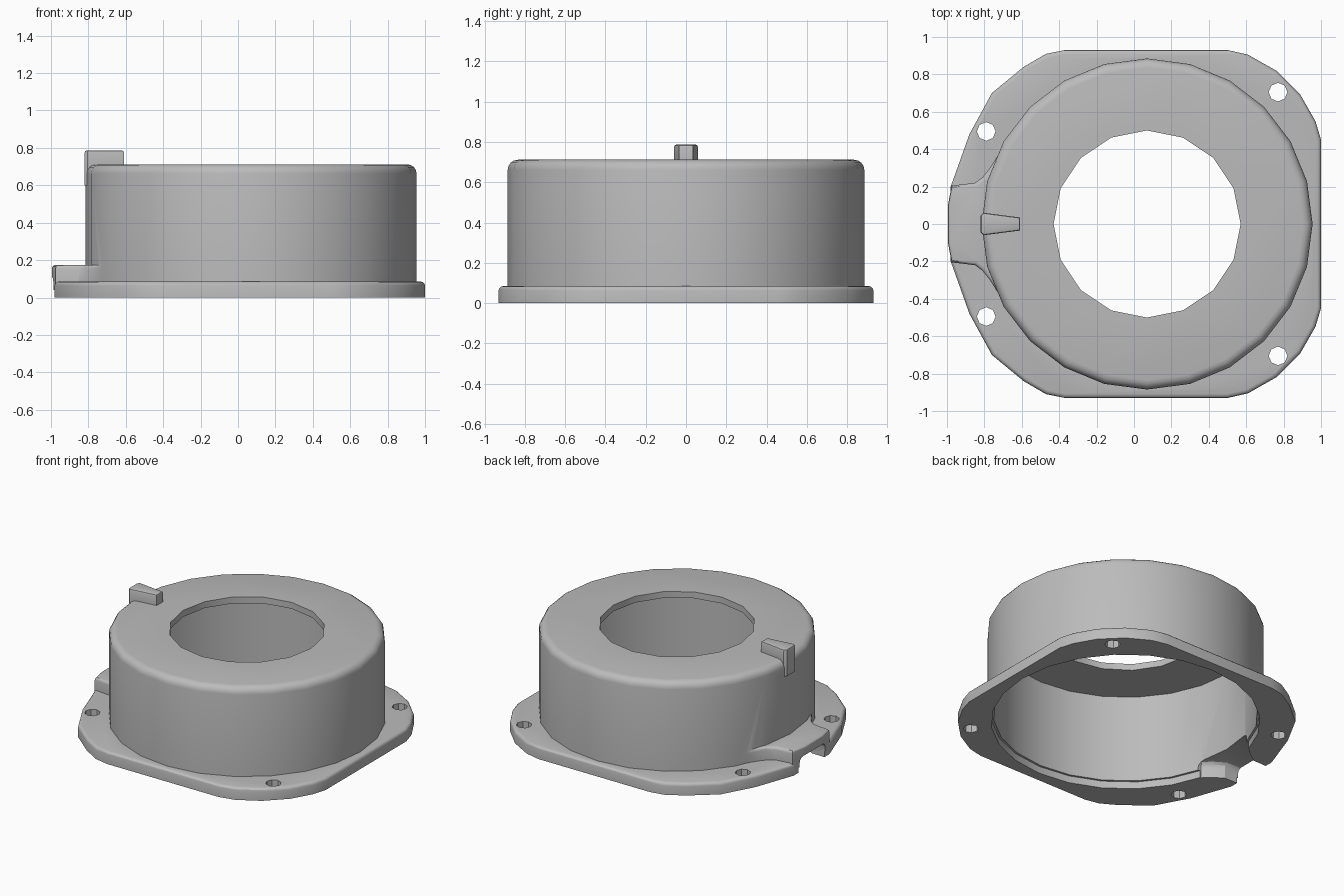
import bpy, bmesh, math

cube = bpy.data.objects.get("Cube")
if cube:
    bpy.data.objects.remove(cube, do_unlink=True)

grey = bpy.data.materials.new("plain_grey")
grey.use_nodes = True
grey.diffuse_color = (0.5, 0.5, 0.5, 1)
grey.node_tree.nodes["Principled BSDF"].inputs["Base Color"].default_value = (0.5, 0.5, 0.5, 1)

CX = 0.07  # axis of the round cup


def mirrored(half):
    """Close a +y half outline by mirroring it across the x axis."""
    return half + [(x, -y) for x, y in reversed(half)]


def circle(x, y, r, n):
    return [(x + r * math.cos(math.tau * i / n), y + r * math.sin(math.tau * i / n)) for i in range(n)]


def prism(name, outline, z0, z1, bevel=0.0, segments=3):
    """Extrude a plan outline, rounding its top rim."""
    bm = bmesh.new()
    base = bm.faces.new([bm.verts.new((x, y, z0)) for x, y in outline])
    ext = bmesh.ops.extrude_face_region(bm, geom=[base])
    top = [v for v in ext["geom"] if isinstance(v, bmesh.types.BMVert)]
    bmesh.ops.translate(bm, vec=(0, 0, z1 - z0), verts=top)
    bmesh.ops.recalc_face_normals(bm, faces=bm.faces)
    if bevel:
        rim = [e for e in bm.edges if all(v.co.z > z1 - 1e-4 for v in e.verts)]
        bmesh.ops.bevel(bm, geom=rim, offset=bevel, segments=segments, profile=0.5, affect='EDGES')
    mesh = bpy.data.meshes.new(name)
    bm.to_mesh(mesh)
    bm.free()
    mesh.materials.append(grey)
    obj = bpy.data.objects.new(name, mesh)
    bpy.context.collection.objects.link(obj)
    return obj


def combine(target, tool, operation):
    mod = target.modifiers.new(tool.name, 'BOOLEAN')
    mod.operation, mod.solver, mod.object = operation, 'EXACT', tool
    bpy.context.view_layer.objects.active = target
    bpy.ops.object.modifier_apply(modifier=mod.name)
    bpy.data.objects.remove(tool, do_unlink=True)


# Mounting flange
housing = prism("housing", mirrored([
    (1.0, 0.45), (0.97, 0.55), (0.89, 0.69), (0.76, 0.82), (0.61, 0.905), (0.5, 0.93),
    (-0.37, 0.93), (-0.47, 0.91), (-0.59, 0.84), (-0.76, 0.70), (-0.88, 0.48), (-0.98, 0.2)]),
    0, 0.085, 0.022)

# Raised cable outlet, flared where it meets the cup
outlet = prism("cable_outlet", mirrored([
    (-0.5, 0.38), (-0.72, 0.38), (-0.77, 0.3), (-0.81, 0.25), (-0.85, 0.22), (-0.975, 0.205), (-0.995, 0.1)]),
    0.04, 0.175, 0.02)

# Round cup and the locating peg on its rim
cup = prism("cup", circle(CX, 0, 0.885, 24), 0.02, 0.712, 0.05, 4)
peg = prism("locating_peg", mirrored([(-0.61, 0.035), (-0.805, 0.06), (-0.82, 0.045)]),
            0.6, 0.787, 0.012, 2)
for part in (outlet, cup, peg):
    combine(housing, part, 'UNION')

# Hollow interior, bottom lip, top opening and cable channel
cutters = [
    prism("interior", circle(CX, 0, 0.845, 24), -0.1, 0.667),
    prism("bottom_lip", circle(CX, 0, 0.86, 24), -0.1, 0.05),
    prism("top_opening", circle(CX, 0, 0.5, 16), 0.5, 0.9),
    prism("cable_channel", mirrored([(-0.5, 0.24), (-0.76, 0.24), (-0.81, 0.19),
                                     (-0.88, 0.145), (-1.1, 0.14)]), -0.1, 0.11, 0.04),
]
# Screw holes
for x, y in ((0.77, 0.705), (-0.79, 0.495)):
    for side in (1, -1):
        cutters.append(prism("screw_hole", circle(x, side * y, 0.05, 8), -0.1, 0.3))
for cutter in cutters:
    combine(housing, cutter, 'DIFFERENCE')

bpy.ops.object.select_all(action='DESELECT')
housing.select_set(True)
bpy.context.view_layer.objects.active = housing
bpy.ops.object.shade_smooth_by_angle(angle=math.radians(30))
